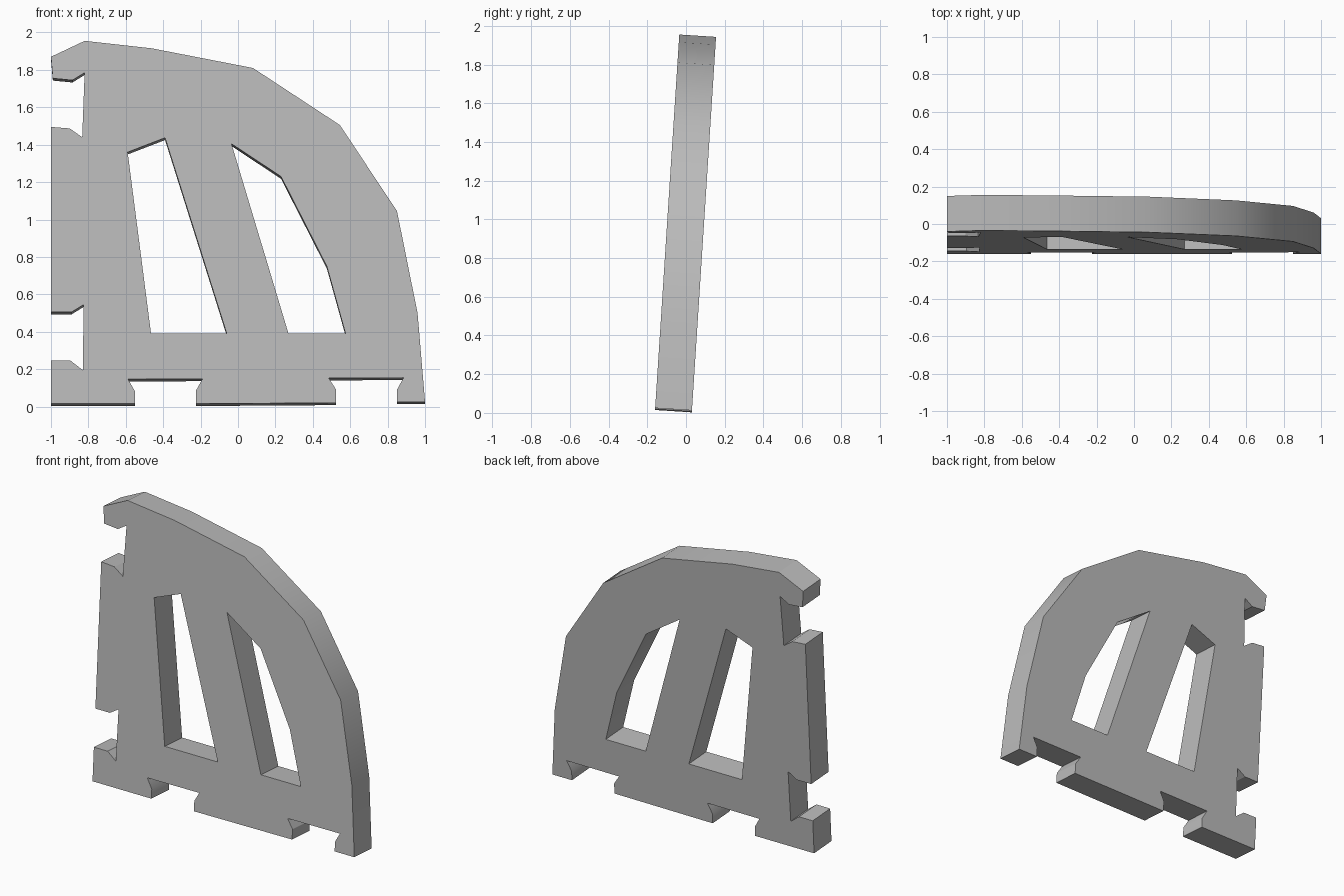
import bpy
import bmesh
from math import radians
from mathutils import Vector

cube = bpy.data.objects.get("Cube")
if cube:
    bpy.data.objects.remove(cube)

LEAN = 0.0646                          # the panel leans back as it rises
DEPTH = Vector((0, 0.19, -0.0123))     # front face to back face

grey = bpy.data.materials.new("plain grey")
grey.use_nodes = True
colour = (0.5, 0.5, 0.5, 1)
grey.diffuse_color = colour
grey.node_tree.nodes["Principled BSDF"].inputs["Base Color"].default_value = colour

# Front outline: foot with two dovetail slots, curved rim, slotted straight side
foot = [(-1, .015), (-.55, .015), (-.55, .08), (-.588, .146), (-.19, .148),
        (-.225, .085), (-.225, .015), (.525, .02), (.525, .09), (.485, .152),
        (.885, .154), (.85, .09), (.85, .025), (1, .025)]
rim = [(.96, .5), (.85, 1.045), (.545, 1.505), (.08, 1.81), (-.46, 1.915),
       (-.82, 1.955), (-1, 1.87)]
side = [(-.99, 1.755), (-.885, 1.745), (-.82, 1.785), (-.833, 1.44),
        (-.9, 1.487), (-1, 1.495), (-1, .505), (-.89, .505), (-.825, .545),
        (-.83, .195), (-.895, .245), (-1, .245)]

# Window openings
left_window = [(-.59, 1.36), (-.39, 1.437), (-.06, .39), (-.465, .39)]
right_window = [(-.035, 1.405), (.23, 1.23), (.475, .75), (.575, .39), (.27, .39)]


def add_loop(bm, points):
    verts = [bm.verts.new((x, -.16 + LEAN * (z - .015), z)) for x, z in points]
    return [bm.edges.new((a, b)) for a, b in zip(verts, verts[1:] + verts[:1])]


# Fill the front face around the openings and pull it back into a slab
bm = bmesh.new()
edges = []
for loop in (foot + rim + side, left_window, right_window):
    edges += add_loop(bm, loop)
bmesh.ops.triangle_fill(bm, edges=edges, use_beauty=True)
result = bmesh.ops.extrude_face_region(bm, geom=bm.faces[:], use_keep_orig=True)
moved = [g for g in result["geom"] if isinstance(g, bmesh.types.BMVert)]
bmesh.ops.translate(bm, verts=moved, vec=DEPTH)
bmesh.ops.recalc_face_normals(bm, faces=bm.faces[:])

mesh = bpy.data.meshes.new("arched_panel")
bm.to_mesh(mesh)
bm.free()
mesh.materials.append(grey)
panel = bpy.data.objects.new("arched_panel", mesh)
bpy.context.scene.collection.objects.link(panel)

# Smooth only the gentle bends of the rim
bpy.ops.object.select_all(action="DESELECT")
panel.select_set(True)
bpy.context.view_layer.objects.active = panel
bpy.ops.object.shade_smooth_by_angle(angle=radians(30))
